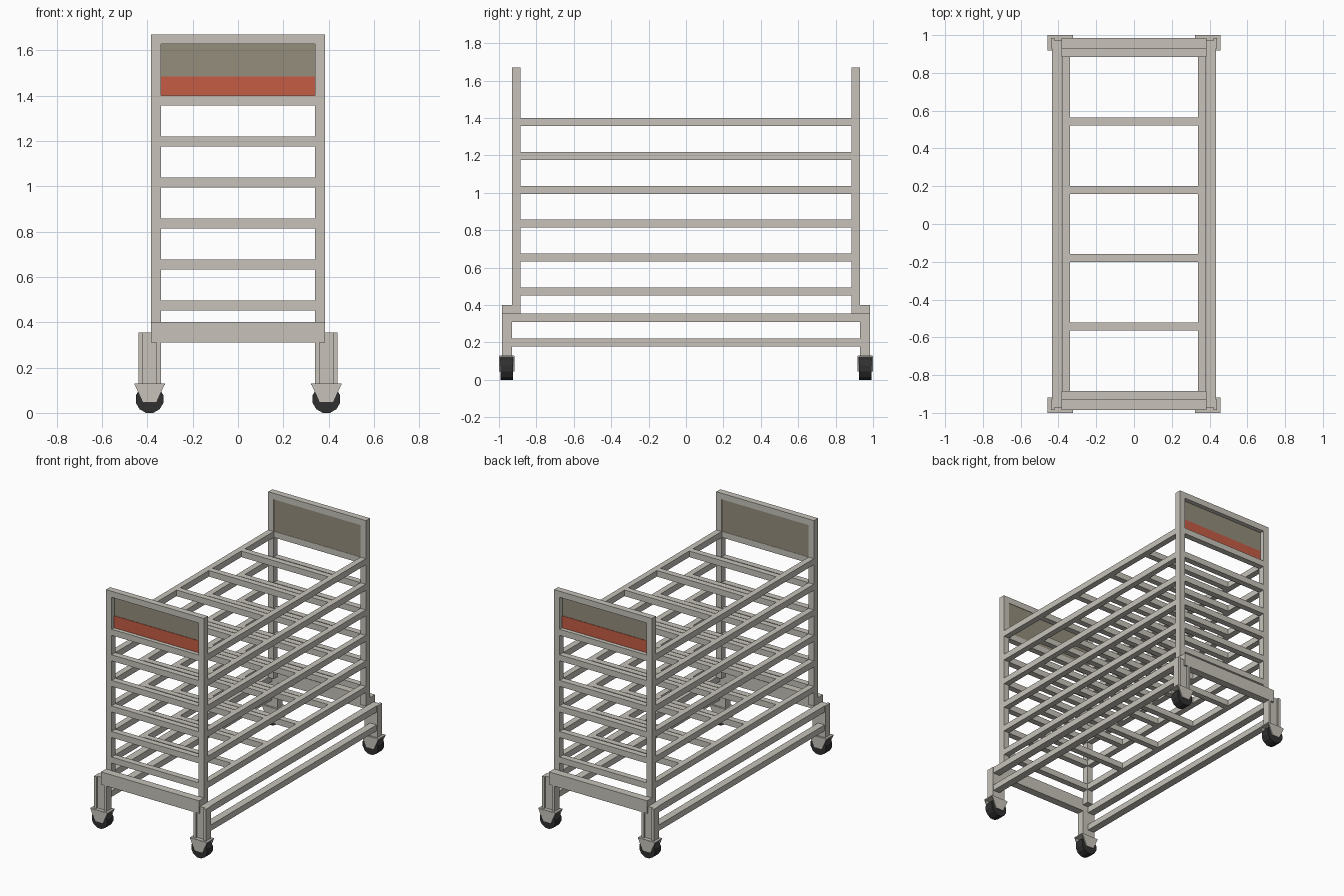
import bpy, bmesh, math
from mathutils import Matrix

if "Cube" in bpy.data.objects:
    bpy.data.objects.remove(bpy.data.objects["Cube"])


def material(name, rgb):
    m = bpy.data.materials.new(name)
    m.diffuse_color = (*rgb, 1)
    m.use_nodes = True
    m.node_tree.nodes["Principled BSDF"].inputs["Base Color"].default_value = m.diffuse_color
    return m


FRAME = material("painted_steel", (0.57, 0.545, 0.49))
PANEL = material("taupe_panel", (0.30, 0.27, 0.20))
ORANGE = material("orange_stripe", (0.56, 0.107, 0.058))
RUBBER = material("black_rubber", (0.03, 0.03, 0.03))


def finish(name, bm, mat):
    bmesh.ops.recalc_face_normals(bm, faces=bm.faces)
    me = bpy.data.meshes.new(name)
    bm.to_mesh(me)
    bm.free()
    me.materials.append(mat)
    ob = bpy.data.objects.new(name, me)
    bpy.context.collection.objects.link(ob)
    return ob


def boxes(name, mat, ranges):
    """One object from several boxes given as (x0, x1, y0, y1, z0, z1)."""
    bm = bmesh.new()
    for x0, x1, y0, y1, z0, z1 in ranges:
        m = Matrix.Translation(((x0 + x1) / 2, (y0 + y1) / 2, (z0 + z1) / 2))
        m = m @ Matrix.Diagonal((x1 - x0, y1 - y0, z1 - z0, 1))
        bmesh.ops.create_cube(bm, size=1, matrix=m)
    return finish(name, bm, mat)


def span(s, a, b):
    """Range a..b on the positive (s=1) or negative (s=-1) side."""
    return (min(s * a, s * b), max(s * a, s * b))


# shelf levels: side rails, end rungs and cross bars
for i in range(6):
    z1 = 1.40 - 0.181 * i
    z0 = z1 - 0.043
    parts = []
    for s in (1, -1):
        parts.append((*span(s, 0.34, 0.382), -0.885, 0.885, z0, z1))
        parts.append((-0.34, 0.34, *span(s, 0.886, 0.929), z0, z1))
    for y in (-0.543, -0.181, 0.181, 0.543):
        parts.append((-0.34, 0.34, y - 0.021, y + 0.021, z0, z1))
    boxes("shelf_frame", FRAME, parts)

for s in (1, -1):
    # end frame: uprights and top rail
    boxes("end_frame", FRAME, [
        (-0.383, -0.34, *span(s, 0.885, 0.93), 0.355, 1.67),
        (0.34, 0.383, *span(s, 0.885, 0.93), 0.355, 1.67),
        (-0.34, 0.34, *span(s, 0.885, 0.93), 1.627, 1.67)])
    # sign panel with orange lower stripe on the outer face
    boxes("end_panel", PANEL, [(-0.34, 0.34, *span(s, 0.888, 0.898), 1.40, 1.627)])
    boxes("panel_stripe", ORANGE, [(-0.34, 0.34, *span(s, 0.898, 0.901), 1.40, 1.485)])
    # base end beam
    boxes("base_end_beam", FRAME, [(-0.384, 0.384, *span(s, 0.93, 0.985), 0.31, 0.40)])
    # long base rails, two outside each side
    boxes("base_side_rails", FRAME, [
        (*span(s, 0.383, 0.435), -0.935, 0.935, 0.31, 0.355),
        (*span(s, 0.383, 0.435), -0.935, 0.935, 0.178, 0.22)])


def wheel(name, x, y):
    bm = bmesh.new()
    m = Matrix.Translation((x, y, 0.061)) @ Matrix.Rotation(math.pi / 2, 4, 'X')
    m = m @ Matrix.Rotation(math.pi / 12, 4, 'Z')
    bmesh.ops.create_cone(bm, cap_ends=True, segments=12, radius1=0.063,
                          radius2=0.063, depth=0.066, matrix=m)
    return finish(name, bm, RUBBER)


def fork_plate(name, x, y0, y1):
    pts = [(-0.067, 0.128), (0.067, 0.128), (0.03, 0.045), (-0.03, 0.045)]
    bm = bmesh.new()
    f = bm.faces.new([bm.verts.new((x + px, y0, z)) for px, z in pts])
    r = bmesh.ops.extrude_face_region(bm, geom=[f])
    for v in r["geom"]:
        if isinstance(v, bmesh.types.BMVert):
            v.co.y = y1
    return finish(name, bm, FRAME)


for sx in (1, -1):
    for sy in (1, -1):
        # leg: channel with shallow recess on the outer face
        boxes("leg", FRAME, [
            (*span(sx, 0.34, 0.36), *span(sy, 0.93, 0.985), 0.128, 0.355),
            (*span(sx, 0.42, 0.44), *span(sy, 0.93, 0.985), 0.128, 0.355),
            (*span(sx, 0.36, 0.42), *span(sy, 0.93, 0.972), 0.128, 0.355)])
        # caster: mounting plate, fork and wheel
        boxes("caster_plate", FRAME, [
            (*span(sx, 0.323, 0.457), *span(sy, 0.92, 0.998), 0.122, 0.13)])
        fork_plate("caster_fork_outer", sx * 0.39, sy * 0.993, sy * 1.0)
        fork_plate("caster_fork_inner", sx * 0.39, sy * 0.918, sy * 0.924)
        wheel("caster_wheel", sx * 0.39, sy * 0.9585)
